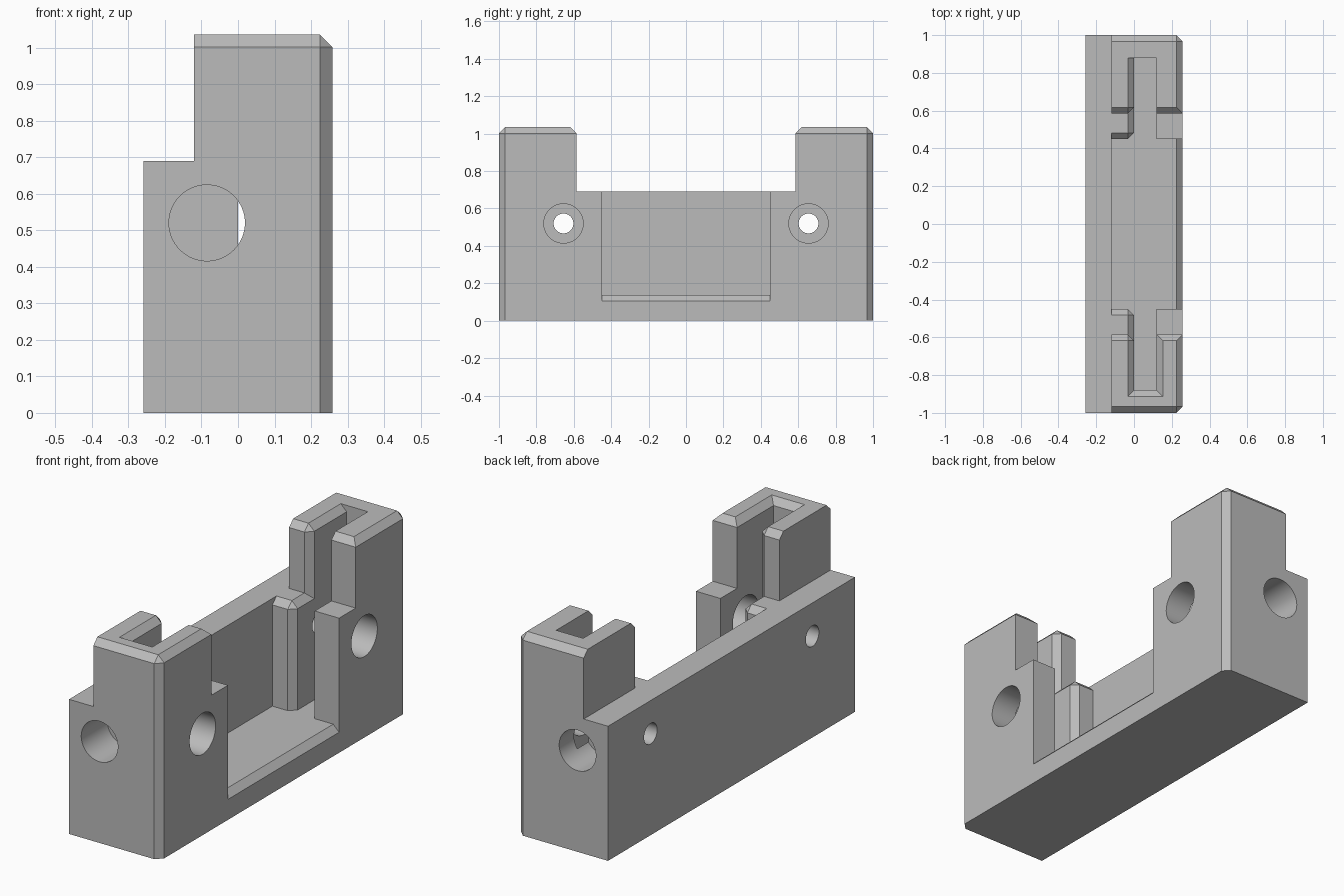
import bpy, bmesh, math
from mathutils import Matrix

if "Cube" in bpy.data.objects:
    bpy.data.objects.remove(bpy.data.objects["Cube"])

C = 0.033                       # chamfer width
HX, INNER, TOP, STEP, FLOOR = 0.258, -0.12, 1.035, 0.69, 0.138
SLOT, GAP, CAVITY, POCKET = 0.12, 0.585, 0.45, 0.88
HOLE_Y, HOLE_Z, END_X = 0.655, 0.52, -0.085


def finish(name, bm):
    bmesh.ops.recalc_face_normals(bm, faces=bm.faces)
    mesh = bpy.data.meshes.new(name)
    bm.to_mesh(mesh)
    bm.free()
    ob = bpy.data.objects.new(name, mesh)
    bpy.context.collection.objects.link(ob)
    return ob


def box(name, x, y, z, chamfer=None):
    """Box between pairs of limits; chamfer is a rule picking edges by midpoint."""
    bm = bmesh.new()
    bmesh.ops.create_cube(bm, size=1)
    for v in bm.verts:
        v.co = [pair[c > 0] for pair, c in zip((sorted(x), sorted(y), sorted(z)), v.co)]
    if chamfer:
        mids = [(e, (e.verts[0].co + e.verts[1].co) / 2) for e in bm.edges]
        edges = [e for e, m in mids if chamfer(m)]
        bmesh.ops.bevel(bm, geom=edges, offset=C, segments=1, profile=0.5,
                        affect='EDGES', clamp_overlap=False)
    return finish(name, bm)


def prism(name, profile, start, offset):
    """Extrude a profile; start maps a 2D point to its 3D place."""
    bm = bmesh.new()
    face = bm.faces.new([bm.verts.new(start(*p)) for p in profile])
    new = bmesh.ops.extrude_face_region(bm, geom=[face])["geom"]
    bmesh.ops.translate(bm, vec=offset, verts=[v for v in new if isinstance(v, bmesh.types.BMVert)])
    return finish(name, bm)


def cylinder(name, axis, radius, centre, length):
    bm = bmesh.new()
    turn = Matrix.Rotation(math.pi / 2, 4, 'Y' if axis == 'X' else 'X')
    bmesh.ops.create_cone(bm, cap_ends=True, segments=64, radius1=radius, radius2=radius,
                          depth=length, matrix=Matrix.Translation(centre) @ turn)
    return finish(name, bm)


def combine(target, tool, operation):
    tool.hide_render = True
    bpy.context.view_layer.objects.active = target
    mod = target.modifiers.new("combine", 'BOOLEAN')
    mod.operation, mod.solver, mod.object = operation, 'EXACT', tool
    bpy.ops.object.modifier_apply(modifier=mod.name)
    bpy.data.objects.remove(tool)


def near(a, b):
    return abs(a - b) < 0.001


# Main block with chamfered outer corners and top rim
def outer_rim(m):
    side, end, top = near(m.x, HX), near(abs(m.y), 1), near(m.z, TOP)
    return side + end + top == 2 and not near(m.z, 0)


body = box("bracket_body", (INNER, HX), (-1, 1), (0, TOP), outer_rim)

# Gap between the towers, flared at the top
f = 2 * C
gap = [(-GAP, STEP), (GAP, STEP), (GAP, TOP - C), (GAP + f, TOP + C),
       (-GAP - f, TOP + C), (-GAP, TOP - C)]
combine(body, prism("gap", gap, lambda y, z: (-0.5, y, z), (1, 0, 0)), 'DIFFERENCE')

# Open cavity with a chamfered sill
sill = [(-0.2, FLOOR), (HX - C, FLOOR), (HX + C, FLOOR - f), (HX + C, 0.8), (-0.2, 0.8)]
combine(body, prism("cavity", sill, lambda x, z: (x, -CAVITY, z), (0, 2 * CAVITY, 0)), 'DIFFERENCE')

# Pocket inside both towers
combine(body, box("pocket", (-0.2, SLOT), (-POCKET, POCKET), (FLOOR, 1.2)), 'DIFFERENCE')

# Back plate
combine(body, box("back_plate", (-HX, INNER), (-1, 1), (0, STEP)), 'UNION')


# Stepped inner walls beside the slot
def add_wall(side, front, bottom, top):
    def rule(m):
        return near(m.x, 0) + near(m.y, side * front) + near(m.z, top) == 2
    wall = box("inner_wall", (INNER, 0), (side * front, side * 0.95), (bottom, top), rule)
    combine(body, wall, 'UNION')


for s in (-1, 1):
    add_wall(s, CAVITY, 0.1, STEP)
    add_wall(s, GAP, 0.5, TOP)

# Flared slot mouth on the front tower
bm = bmesh.new()
rings = []
for grow, z in ((0, TOP - C), (f, TOP + C)):
    rings.append([bm.verts.new((x, y, z)) for x, y in (
        (-grow, -POCKET - grow), (SLOT + grow, -POCKET - grow),
        (SLOT + grow, -CAVITY), (-grow, -CAVITY))])
bm.faces.new(rings[0])
bm.faces.new(rings[1])
for i in range(4):
    j = (i + 1) % 4
    bm.faces.new((rings[0][i], rings[0][j], rings[1][j], rings[1][i]))
combine(body, finish("slot_mouth", bm), 'DIFFERENCE')

# Screw holes, wide access holes and blind end holes
for s in (-1, 1):
    for axis, r, centre, length in (
            ('X', 0.053, (-0.15, s * HOLE_Y, HOLE_Z), 0.4),
            ('X', 0.105, (0.2, s * HOLE_Y, HOLE_Z), 0.28),
            ('Y', 0.104, (END_X, s * 0.9, HOLE_Z), 0.22)):
        combine(body, cylinder("hole", axis, r, centre, length), 'DIFFERENCE')

# Grey plastic
mat = bpy.data.materials.new("grey plastic")
mat.use_nodes = True
colour = (0.5, 0.5, 0.5, 1)
mat.diffuse_color = colour
next(n for n in mat.node_tree.nodes if n.type == 'BSDF_PRINCIPLED').inputs["Base Color"].default_value = colour
body.data.materials.clear()
body.data.materials.append(mat)
for p in body.data.polygons:
    p.material_index = 0

for ob in bpy.context.selected_objects:
    ob.select_set(False)
body.select_set(True)
bpy.context.view_layer.objects.active = body
bpy.ops.object.shade_smooth_by_angle(angle=math.radians(25))
